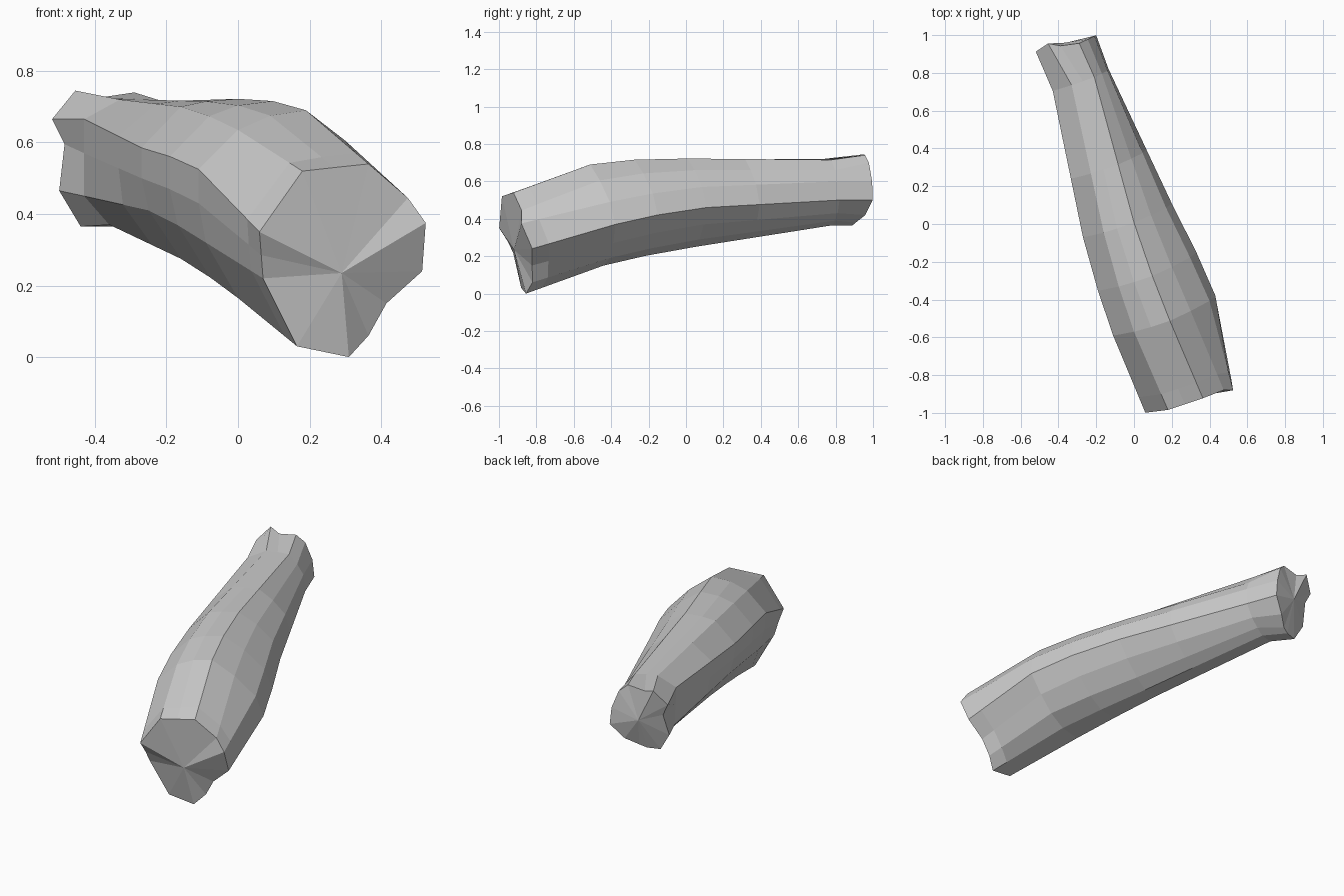
import bpy, bmesh
from mathutils import Vector

if "Cube" in bpy.data.objects:
    bpy.data.objects.remove(bpy.data.objects["Cube"])

# Cross-sections of the limb, alternating x, z, clockwise from the left ridge
thick_end = (.06,.35, .18,.52, .27,.53, .365,.54, .475,.445, .525,.375, .515,.24,
             .415,.15, .365,.06, .31,.0, .165,.03, .07,.22, .065,.285)
bulge = (-.11,.525, 0,.635, .09,.675, .19,.69, .30,.605, .40,.49, .43,.37,
         .35,.27, .26,.19, .15,.15, .0,.165, -.09,.32, -.11,.43)
middle = (-.27,.585, -.16,.70, -.09,.715, 0,.722, .09,.66, .17,.57, .20,.46,
          .13,.37, .04,.29, -.04,.25, -.16,.275, -.25,.41, -.27,.50)
wrist = (-.43,.665, -.33,.72, -.27,.72, -.21,.715, -.17,.66, -.14,.60, -.135,.50,
         -.18,.43, -.23,.39, -.28,.365, -.36,.37, -.43,.45, -.43,.57)
thin_end = (-.52,.665, -.455,.745, -.39,.725, -.29,.74, -.245,.70, -.21,.60, -.20,.50,
            -.27,.42, -.33,.38, -.37,.365, -.44,.365, -.50,.465, -.485,.595)


def ring(section, centre, tilt, ripple={}):
    """Put a section on a plane leaning across the axis; ripple moves rim points in y."""
    c = Vector(centre)
    return [Vector((x, c.y + .35 * (x - c.x) + tilt * (z - c.z) + ripple.get(i, 0), z))
            for i, (x, z) in enumerate(zip(section[::2], section[1::2]))]


keys = [ring(thick_end, (.29, -.90, .235), -.16,
             {4: -.01, 5: -.04, 7: .02, 8: .025, 10: .03, 11: .05, 12: .03}),
        ring(bulge, (.16, -.48, .42), -.16),
        ring(middle, (-.04, .02, .50), -.12),
        ring(wrist, (-.27, .77, .545), -.08),
        ring(thin_end, (-.36, .94, .55), .25,
             {2: -.03, 3: -.055, 4: -.04, 5: -.01, 6: .015, 7: .02})]


def blend(t):
    """Smooth ring between the key rings."""
    k = min(int(t), len(keys) - 2)
    u = t - k
    a, b, c, d = (keys[max(0, min(len(keys) - 1, k + j))] for j in (-1, 0, 1, 2))
    return [q + .5 * u * ((r - p) + u * (2 * p - 5 * q + 4 * r - s
            + u * (3 * (q - r) + s - p))) for p, q, r, s in zip(a, b, c, d)]


def straight(t):
    k = int(t)
    return [p.lerp(q, t - k) for p, q in zip(keys[k], keys[k + 1])]


rings = [keys[0], straight(.2), keys[1], blend(1.5), keys[2],
         straight(2.4), keys[3], keys[4]]

# Limb skin: bridge the rings, then close both ends with fans
bm = bmesh.new()
loops = [[bm.verts.new(p) for p in r] for r in rings]
n = len(loops[0])
for a, b in zip(loops, loops[1:]):
    for i in range(n):
        j = (i + 1) % n
        bm.faces.new((a[i], a[j], b[j], b[i]))
for loop, hub in ((loops[0], (.29, -.92, .235)), (loops[-1], (-.36, .96, .55))):
    v = bm.verts.new(hub)
    for i in range(n):
        bm.faces.new((loop[i], loop[(i + 1) % n], v))
bmesh.ops.recalc_face_normals(bm, faces=bm.faces[:])

mesh = bpy.data.meshes.new("limb")
bm.to_mesh(mesh)
bm.free()
limb = bpy.data.objects.new("limb", mesh)
bpy.context.collection.objects.link(limb)
